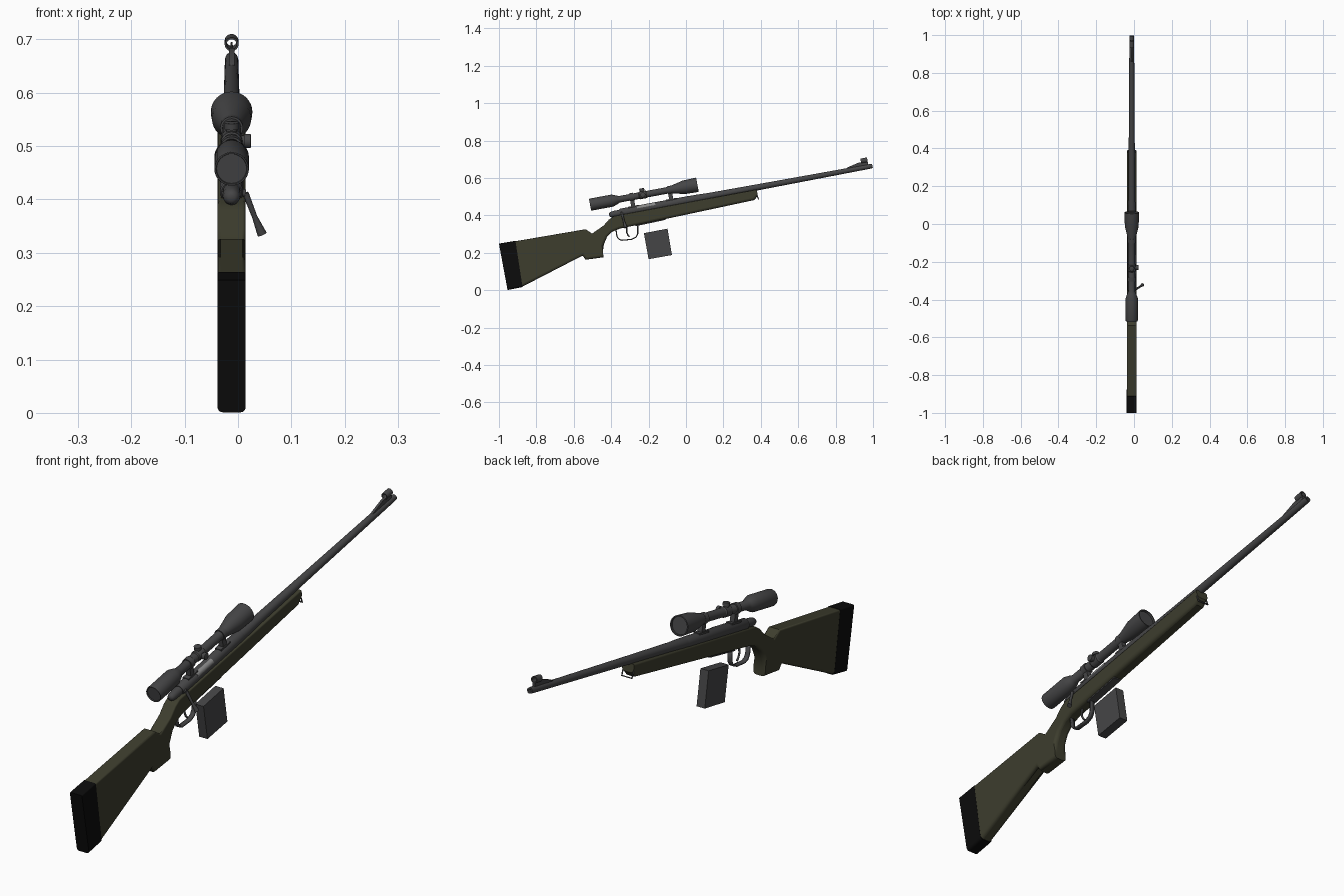
import bpy, bmesh, math
from mathutils import Vector, Matrix

if "Cube" in bpy.data.objects:
    bpy.data.objects.remove(bpy.data.objects["Cube"])

X0 = -0.012                      # centre plane of the rifle
TILT = math.atan(0.186)          # whole rifle points slightly upward
AXIS = Vector((0, math.cos(TILT), math.sin(TILT)))
UP = Vector((0, -math.sin(TILT), math.cos(TILT)))


def material(name, col):
    m = bpy.data.materials.new(name)
    m.diffuse_color = (*col, 1)
    m.use_nodes = True
    m.node_tree.nodes["Principled BSDF"].inputs["Base Color"].default_value = m.diffuse_color
    return m


METAL = material("dark_gunmetal", (0.060, 0.060, 0.062))
OLIVE = material("olive_stock", (0.047, 0.047, 0.027))
RUBBER = material("black_rubber", (0.0035, 0.0035, 0.0035))
STEEL = material("bright_steel", (0.25, 0.25, 0.25))


def finish(name, bm, mat, smooth=True):
    bmesh.ops.recalc_face_normals(bm, faces=bm.faces)
    me = bpy.data.meshes.new(name)
    bm.to_mesh(me)
    bm.free()
    ob = bpy.data.objects.new(name, me)
    bpy.context.collection.objects.link(ob)
    me.materials.append(mat)
    if smooth:
        bpy.ops.object.select_all(action='DESELECT')
        ob.select_set(True)
        bpy.context.view_layer.objects.active = ob
        bpy.ops.object.shade_smooth_by_angle(angle=math.radians(35))
    return ob


def lathe(name, origin, profile, mat=METAL, axis=AXIS, sides=24, hollow=False):
    """Rings of (distance along axis, radius) around an axis."""
    bm = bmesh.new()
    rot = axis.to_track_quat('Z', 'Y')
    rings = []
    for s, r in profile:
        rings.append([bm.verts.new(Vector(origin) + rot @ Vector(
            (r * math.cos(a), r * math.sin(a), s)))
            for a in (2 * math.pi * i / sides for i in range(sides))])
    pairs = list(zip(rings, rings[1:]))
    if hollow:
        pairs.append((rings[-1], rings[0]))
    else:
        bm.faces.new(rings[0])
        bm.faces.new(rings[-1])
    for a, b in pairs:
        for i in range(sides):
            j = (i + 1) % sides
            bm.faces.new((a[i], a[j], b[j], b[i]))
    return finish(name, bm, mat)


def rod(name, a, b, r1, r2, mat=METAL, sides=16):
    d = Vector(b) - Vector(a)
    return lathe(name, a, [(0, r1), (d.length, r2)], mat, d.normalized(), sides)


def prism(name, pts, width, mat=METAL, bevel=0.0):
    """Side profile (y, z) extruded across x; long rims can be rounded."""
    bm = bmesh.new()
    f = bm.faces.new([bm.verts.new((X0 - width / 2, y, z)) for y, z in pts])
    ext = bmesh.ops.extrude_face_region(bm, geom=[f])
    bmesh.ops.translate(bm, vec=(width, 0, 0),
                        verts=[v for v in ext['geom'] if isinstance(v, bmesh.types.BMVert)])
    bmesh.ops.recalc_face_normals(bm, faces=bm.faces)
    if bevel:
        # rounder underneath than on top, none on the two end faces
        lay = bm.edges.layers.float.new("bevel_weight_edge")
        for e in bm.edges:
            side = [g for g in e.link_faces if abs(g.normal.x) > 0.9]
            rim = [g for g in e.link_faces if abs(g.normal.x) < 0.1]
            if len(side) == 1 and abs(rim[0].normal.dot(AXIS)) < 0.985:
                e[lay] = 1.0 if rim[0].normal.z < 0 else 0.4
    ob = finish(name, bm, mat)
    if bevel:
        m = ob.modifiers.new("rounding", 'BEVEL')
        m.limit_method, m.width, m.segments = 'WEIGHT', bevel, 4
        m.use_clamp_overlap = False
    return ob


def box(name, centre, size, mat=METAL):
    bm = bmesh.new()
    bmesh.ops.create_cube(bm, size=1, matrix=Matrix.Translation(centre)
                          @ Matrix.Rotation(TILT, 4, 'X') @ Matrix.Diagonal((*size, 1)))
    return finish(name, bm, mat, False)


def wire(name, pts, r, mat=METAL, cyclic=False):
    cu = bpy.data.curves.new(name, 'CURVE')
    cu.dimensions, cu.bevel_depth, cu.bevel_resolution = '3D', r, 2
    sp = cu.splines.new('POLY')
    sp.points.add(len(pts) - 1)
    for p, q in zip(sp.points, pts):
        p.co = (*q, 1)
    sp.use_cyclic_u = cyclic
    cu.use_fill_caps = True
    cu.materials.append(mat)
    bpy.context.collection.objects.link(bpy.data.objects.new(name, cu))


# stock and recoil pad
prism("stock", [(-.912, .262), (-.537, .326), (-.502, .303), (-.441, .345), (-.412, .378),
                (-.385, .396), (.378, .538), (.384, .505), (.365, .482), (0, .404),
                (-.355, .329), (-.395, .312), (-.422, .285), (-.439, .245), (-.444, .21),
                (-.441, .176), (-.537, .163), (-.553, .185), (-.875, .019)],
      0.052, OLIVE, 0.013)
prism("recoil_pad", [(-1, .249), (-.912, .264), (-.874, .017), (-.954, .001)],
      0.053, RUBBER, 0.010)

# barrel and receiver, one long axis
bore = Vector((X0, 0, .479))
lathe("barrel", bore, [(-.02, .021), (.06, .021), (.12, .0185), (.40, .0162),
                       (1.0, .0125), (1.014, .0115), (1.014, .006), (1.0, .006)])
lathe("receiver", bore, [(-.36, .019), (-.355, .022), (.02, .022), (.03, .021)])
lathe("bolt_shroud", bore, [(-.418, .006), (-.414, .012), (-.405, .0155), (-.39, .017), (-.35, .017)])
lathe("bolt_body", bore + Vector((.008, 0, 0)) + UP * .008, [(-.265, .0128), (-.165, .0128)], STEEL)

# bolt handle with tapered knob
h0, h1, h2, h3 = (X0, -.345, .415), (.014, -.343, .412), (.031, -.332, .368), (.045, -.322, .335)
rod("bolt_handle_root", h0, h1, .008, .007)
rod("bolt_handle_arm", h1, h2, .006, .005)
rod("bolt_handle_knob", h2, h3, .005, .009)

# front sight: ramp, hood and post
prism("front_sight_ramp", [(.85, .64), (.86, .655), (.925, .683), (.972, .686), (.972, .655)], .010)
hood = Vector((X0, .952, .694))
lathe("front_sight_hood", hood, [(-.018, .0095), (-.018, .013), (.018, .013), (.018, .0095)],
      hollow=True)
rod("front_sight_post", hood - UP * .012, hood + UP * .001, .003, .0015, sides=8)

# telescopic sight
eye = Vector((X0, -.513, .457))
lathe("scope_body", eye, [(.004, .028), (0, .029), (0, .0315), (.004, .0325), (.122, .0325),
                          (.150, .022), (.158, .0175), (.42, .0175), (.435, .019),
                          (.51, .0365), (.584, .0390), (.584, .0345), (.577, .034)], sides=32)
for label, y in (("rear", -.291), ("front", -.088)):
    c = eye + AXIS * ((y + .513) / AXIS.y)
    lathe("scope_ring_" + label, c, [(-.011, .0215), (.011, .0215)])
    box("scope_mount_" + label, c - UP * .036, (.020, .022, .06))
    box("scope_base_" + label, c - UP * .054, (.026, .06, .012))
mid = eye + AXIS * .287
lathe("turret_housing", mid, [(-.022, .0175), (-.018, .0205), (.018, .0205), (.022, .0175)])
for label, d in (("top", UP), ("side", Vector((1, 0, 0)))):
    lathe("turret_" + label, mid, [(.010, .010), (.023, .010), (.023, .0135), (.035, .0135), (.036, .012)],
          axis=d)

# trigger guard strap and trigger
path = [(-.375, .328), (-.369, .287), (-.359, .273), (-.343, .267), (-.290, .272),
        (-.268, .283), (-.258, .302), (-.258, .348)]
bm = bmesh.new()
rows = [[bm.verts.new((X0 + s * .009, y, z)) for s in (-1, 1)] for y, z in path]
for a, b in zip(rows, rows[1:]):
    bm.faces.new((a[0], a[1], b[1], b[0]))
guard = finish("trigger_guard", bm, METAL)
sol = guard.modifiers.new("thickness", 'SOLIDIFY')
sol.thickness, sol.offset = .006, 0
wire("trigger", [(X0, -.315, .345), (X0, -.318, .312), (X0, -.310, .294), (X0, -.302, .286)], .004)

# floor plate under the action and the detached magazine below it
prism("floor_plate", [(-.27, .342), (-.265, .354), (-.11, .387), (-.11, .376)], .032)
prism("magazine", [(-.225, .305), (-.099, .329), (-.075, .188), (-.200, .166)], .036)

# sling swivel loop at the fore-end tip
rod("swivel_pin", (X0 - .026, .372, .525), (X0 + .026, .372, .525), .004, .004, sides=8)
wire("sling_swivel", [(X0 - .024, .372, .525), (X0 - .022, .388, .486), (X0 + .022, .388, .486),
                      (X0 + .024, .372, .525)], .003, cyclic=True)
